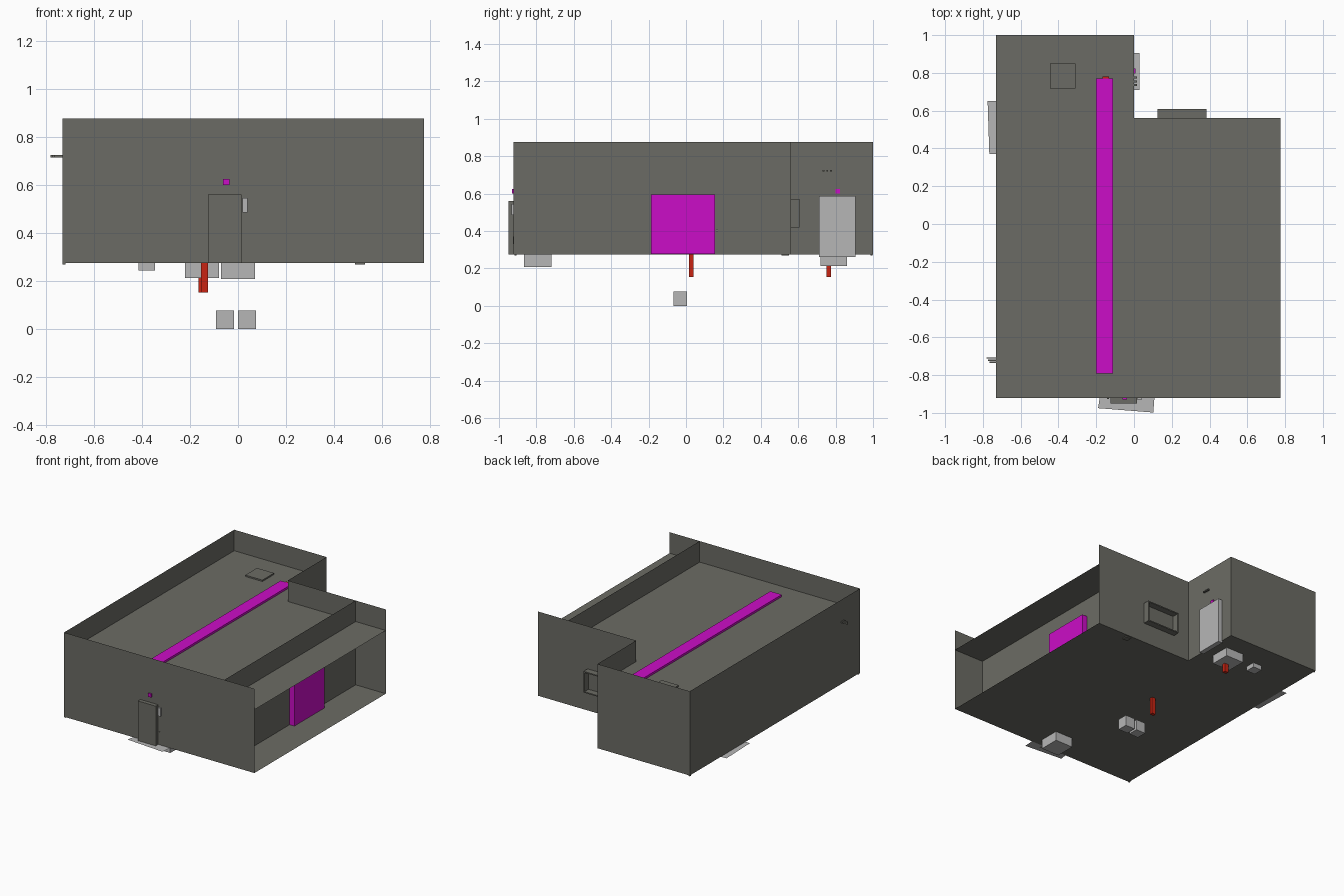
import bpy, bmesh

if "Cube" in bpy.data.objects:
    bpy.data.objects.remove(bpy.data.objects["Cube"])


def material(name, rgb):
    m = bpy.data.materials.new(name)
    m.diffuse_color = (*rgb, 1)
    m.use_nodes = True
    m.node_tree.nodes["Principled BSDF"].inputs["Base Color"].default_value = m.diffuse_color
    return m


STONE = material("wall_grey", (0.148, 0.148, 0.128))
PALE = material("pale_grey", (0.47, 0.47, 0.47))
MAGENTA = material("magenta", (0.60, 0.004, 0.57))
RED = material("red", (0.58, 0.017, 0.006))


def mesh_object(name, bm, mat):
    me = bpy.data.meshes.new(name)
    bm.to_mesh(me)
    bm.free()
    me.materials.append(mat)
    ob = bpy.data.objects.new(name, me)
    bpy.context.collection.objects.link(ob)
    return ob


def sheet(name, points, mat=STONE):
    """Single flat polygon."""
    bm = bmesh.new()
    bm.faces.new([bm.verts.new(p) for p in points])
    return mesh_object(name, bm, mat)


def box(name, x, y, z, mat=STONE):
    """Box from (min, max) ranges."""
    bm = bmesh.new()
    bmesh.ops.create_cube(bm, size=1)
    for v in bm.verts:
        v.co = [r[0] if c < 0 else r[1] for c, r in zip(v.co, (x, y, z))]
    return mesh_object(name, bm, mat)


def wall(name, a, b):
    """Vertical sheet from the floor to the parapet top."""
    return sheet(name, [(*a, Z0), (*b, Z0), (*b, Z1), (*a, Z1)])


# Levels and L-shaped plan
Z0, ZC, Z1 = 0.275, 0.727, 0.877
XL, XR, XI = -0.73, 0.775, 0.537
YF, YN, YB = -0.922, 0.562, 1.0
PLAN = [(XL, YF), (XR, YF), (XR, YN), (0, YN), (0, YB), (XL, YB)]
sheet("floor", [(*p, Z0) for p in reversed(PLAN)])
sheet("ceiling", [(*p, ZC) for p in PLAN])

# Outer walls (right side stays open) and the set-back inner wall
wall("front_wall", PLAN[0], PLAN[1])
wall("notch_back_wall", PLAN[2], PLAN[3])
wall("notch_side_wall", PLAN[3], PLAN[4])
wall("back_wall", PLAN[4], PLAN[5])
wall("left_wall", PLAN[5], PLAN[0])
wall("inner_wall", (XI, YF), (XI, YN))

# Front door with backing, handle plate and hinges
box("front_door", (-0.125, 0.015), (-0.95, -0.93), (Z0, 0.56))
box("front_door_backing", (-0.125, 0.015), (-0.93, YF), (Z0, 0.56))
box("front_door_handle", (0.019, 0.04), (-0.932, YF), (0.485, 0.545), PALE)
for i, (x, z) in enumerate([(-0.138, 0.38), (0.028, 0.35)]):
    box(f"front_switch_{i}", (x - 0.006, x + 0.006), (-0.926, YF), (z - 0.02, z + 0.02))

# Notch door and roller door in the open side bay
box("notch_door", (-0.005, 0.03), (0.71, 0.905), (0.262, 0.588), PALE)
box("bay_door", (XI, 0.577), (-0.187, 0.155), (0.277, 0.595), MAGENTA)
box("bay_door_handle", (XI, 0.557), (0.16, 0.17), (0.395, 0.412), PALE)

# Small lamps above the doors
box("front_lamp", (-0.062, -0.036), (-0.93, YF), (0.6, 0.625), MAGENTA)
box("notch_lamp", (0, 0.008), (0.798, 0.824), (0.6, 0.625), MAGENTA)

# Window surround: four thin plates
WX, WZ, T = (0.125, 0.385), (0.42, 0.572), 0.008
for i, x in enumerate((WX[0], WX[1] - T)):
    box(f"window_jamb_{i}", (x, x + T), (YN, 0.608), WZ)
for i, z in enumerate((WZ[0], WZ[1] - T)):
    box(f"window_ledge_{i}", WX, (YN, 0.608), (z, z + T))

# Ground mats outside the walls
sheet("front_mat", [(-0.19, -0.975, 0.276), (0.102, -0.998, 0.276),
                    (0.108, YF, 0.276), (-0.182, YF, 0.276)], PALE)
sheet("left_mat", [(-0.775, 0.65, 0.276), (-0.766, 0.372, 0.276),
                   (XL, 0.37, 0.276), (XL, 0.65, 0.276)], PALE)

# Roof duct, pipe head and hatch
box("roof_duct", (-0.202, -0.112), (-0.792, 0.77), (ZC, 0.742), MAGENTA)
box("pipe_head", (-0.168, -0.132), (0.77, 0.78), (ZC, 0.742), RED)
box("roof_hatch", (-0.445, -0.31), (0.718, 0.85), (ZC, 0.737))

# Boxes hung under the floor, and the two low ones
box("under_box_front", (-0.07, 0.07), (-0.865, -0.72), (0.208, Z0), PALE)
box("under_box_back", (-0.22, -0.08), (0.72, 0.86), (0.213, Z0), PALE)
box("under_box_small", (-0.415, -0.345), (0.75, 0.82), (0.243, Z0), PALE)
for i, x in enumerate((-0.091, 0.0)):
    box(f"low_box_{i}", (x, x + 0.075), (-0.068, 0.006), (0, 0.077), PALE)

# Red pipes under the floor
for name, x, y, top in [("middle_pipe", -0.14, 0.027, Z0), ("back_pipe", -0.15, 0.763, 0.213)]:
    box(name, (x - 0.015, x + 0.015), (y - 0.012, y + 0.012), (0.153, top), RED)

# Short rods sticking out of the left and notch walls
for i in range(3):
    y = -0.71 - 0.011 * i
    box(f"left_rod_{i}", (-0.78 + 0.008 * i, XL), (y - 0.003, y + 0.003), (0.715, 0.724))
    y = 0.735 + 0.02 * i
    box(f"notch_rod_{i}", (0, 0.016), (y - 0.005, y + 0.005), (0.717, 0.726))

# Tiny corner feet
for i, (x, y) in enumerate([(-0.724, -0.912), (-0.724, 0.992), (0.508, 0.53)]):
    w = 0.02 if x > 0 else 0.006
    box(f"foot_{i}", (x - w, x + w), (y - w, y + w), (0.268, Z0))
